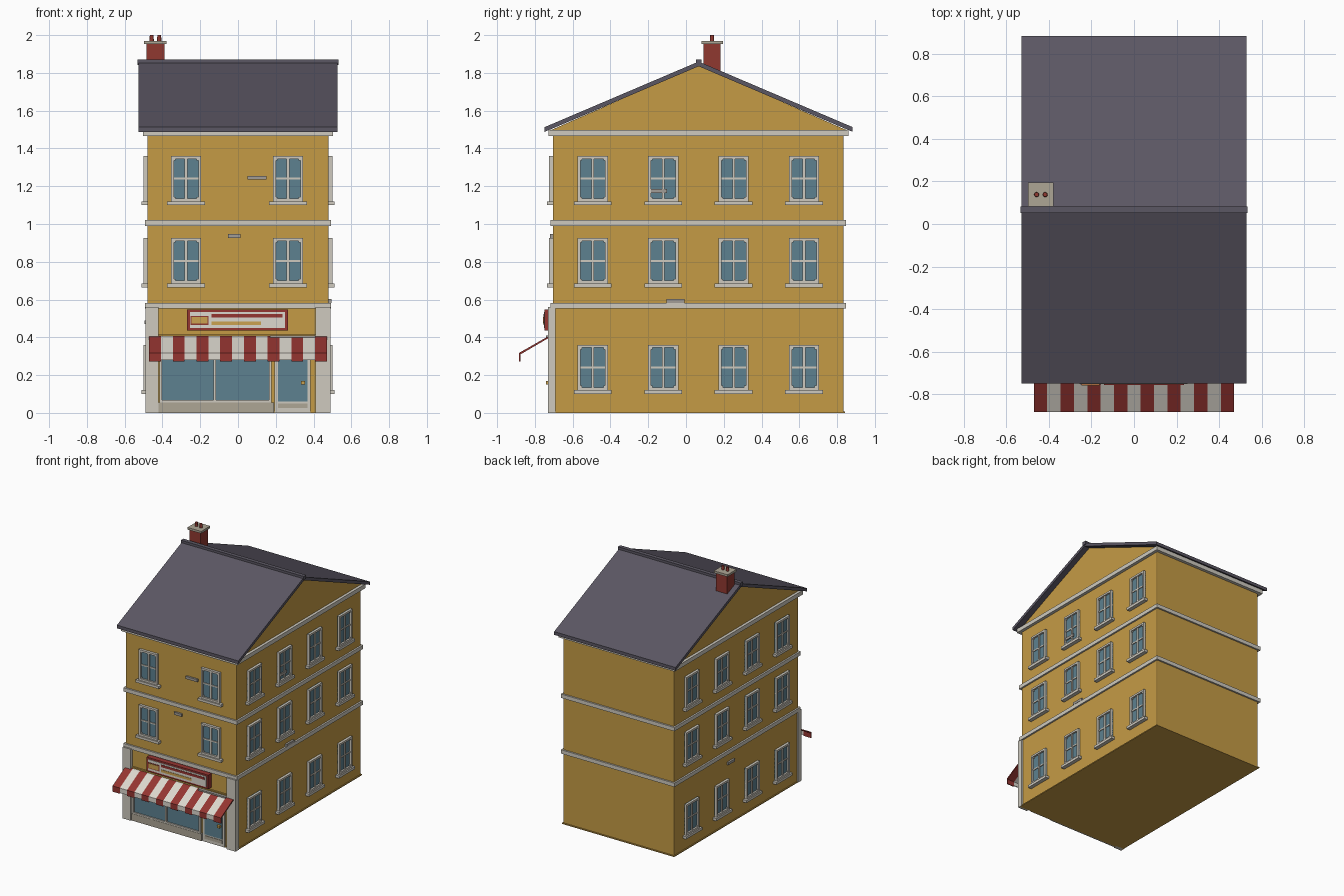
import bpy, bmesh, math
from mathutils import Matrix

cube = bpy.data.objects.get("Cube")
if cube:
    bpy.data.objects.remove(cube, do_unlink=True)


def material(name, *rgb):
    m = bpy.data.materials.new(name)
    m.use_nodes = True
    m.diffuse_color = (*rgb, 1)
    node = next(n for n in m.node_tree.nodes if n.type == "BSDF_PRINCIPLED")
    node.inputs["Base Color"].default_value = (*rgb, 1)
    return m


WALL = material("ochre wall", 0.56, 0.33, 0.06)
ROOF = material("slate roof", 0.105, 0.095, 0.125)
TRIM = material("pale trim", 0.62, 0.59, 0.52)
STONE = material("beige stone", 0.42, 0.38, 0.30)
GLASS = material("blue glass", 0.11, 0.22, 0.28)
RED = material("awning red", 0.30, 0.035, 0.03)
BRICK = material("chimney brick", 0.28, 0.04, 0.03)
CREAM = material("awning cream", 0.72, 0.69, 0.62)
GOLD = material("sign gold", 0.60, 0.36, 0.08)
GREY = material("vent grey", 0.36, 0.34, 0.31)

HALF, FRONT, BACK = 0.48, -0.705, 0.835   # wall planes
RIDGE_Y = 0.067


def finish(name, bm, mat):
    bmesh.ops.recalc_face_normals(bm, faces=bm.faces[:])
    mesh = bpy.data.meshes.new(name)
    bm.to_mesh(mesh)
    bm.free()
    mesh.materials.append(mat)
    ob = bpy.data.objects.new(name, mesh)
    bpy.context.collection.objects.link(ob)
    return ob


def boxes(name, mat, *spans):
    """One object from boxes given as x0, x1, y0, y1, z0, z1."""
    bm = bmesh.new()
    for x0, x1, y0, y1, z0, z1 in spans:
        bmesh.ops.create_cube(bm, size=1, matrix=Matrix.Translation(
            ((x0 + x1) / 2, (y0 + y1) / 2, (z0 + z1) / 2))
            @ Matrix.Diagonal((x1 - x0, y1 - y0, z1 - z0, 1)))
    return finish(name, bm, mat)


def prism(name, mat, x0, x1, profile):
    """Extrude a y-z profile along x."""
    bm = bmesh.new()
    face = bm.faces.new([bm.verts.new((x0, y, z)) for y, z in profile])
    new = bmesh.ops.extrude_face_region(bm, geom=[face])["geom"]
    bmesh.ops.translate(bm, vec=(x1 - x0, 0, 0),
                        verts=[g for g in new if isinstance(g, bmesh.types.BMVert)])
    return finish(name, bm, mat)


def on_wall(side, u0, u1, v0, v1, z0, z1):
    """Span along a wall (u) and outward from it (v)."""
    if side == "front":
        return (u0, u1, FRONT - v1, FRONT - v0, z0, z1)
    if side == "left":
        return (HALF + v0, HALF + v1, u0, u1, z0, z1)
    return (-HALF - v1, -HALF - v0, u0, u1, z0, z1)


def window(side, u, z):
    """Framed four-pane window with a sill; z is the frame's bottom."""
    w, h, bar = 0.08, 0.24, 0.015
    top, mid = z + h, z + h / 2
    parts = [(u - w, u - w + bar, 0, 0.02, z, top),
             (u + w - bar, u + w, 0, 0.02, z, top),
             (u - w, u + w, 0, 0.02, top - bar, top),
             (u - w, u + w, 0, 0.02, z, z + bar),
             (u - 0.007, u + 0.007, 0, 0.014, z, top),
             (u - w, u + w, 0, 0.012, mid - 0.005, mid + 0.005),
             (u - 0.1, u + 0.1, 0, 0.03, z - 0.02, z)]
    for a in (u - 0.062, u + 0.062):      # corner blocks
        for b in (z + 0.018, top - 0.018):
            parts.append((a - 0.006, a + 0.006, 0, 0.014, b - 0.006, b + 0.006))
    boxes(side + "_window_frame", TRIM, *[on_wall(side, *p) for p in parts])
    boxes(side + "_window_glass", GLASS,
          on_wall(side, u - w, u + w, 0, 0.006, z, top))


# Walls with gables
body = prism("house_walls", WALL, -HALF, HALF,
             [(FRONT, 0), (BACK, 0), (BACK, 1.5), (RIDGE_Y, 1.835), (FRONT, 1.5)])
bevel = body.modifiers.new("soft_corners", "BEVEL")
bevel.width, bevel.segments = 0.006, 2
boxes("base_course", WALL, (-0.487, 0.487, -0.712, 0.842, 0, 0.008))

# Gable cheeks filling out to the eaves
for s in (-1, 1):
    prism("gable_face", WALL, s * 0.47, s * 0.482,
          [(-0.72, 1.495), (0.855, 1.495), (RIDGE_Y, 1.84)])

# Storey bands and cornice
for name, z0, z1, out in (("lower_band", 0.553, 0.583, 0.013),
                          ("upper_band", 0.99, 1.02, 0.013),
                          ("cornice", 1.465, 1.497, 0.024)):
    boxes(name, TRIM, (-HALF - out, HALF + out, FRONT - out, BACK + out, z0, z1))

# Roof slopes, mirrored about the ridge, and ridge cap
for name, s in (("front_roof", -1), ("back_roof", 1)):
    prism(name, ROOF, -0.527, 0.527,
          [(RIDGE_Y, 1.835), (RIDGE_Y, 1.86),
           (RIDGE_Y + s * 0.815, 1.513), (RIDGE_Y + s * 0.815, 1.488)])
boxes("ridge_cap", ROOF, (-0.533, 0.533, 0.052, 0.083, 1.843, 1.872))

# Chimney
boxes("chimney_stack", BRICK, (-0.485, -0.39, 0.093, 0.182, 1.78, 1.955))
boxes("chimney_cap", STONE, (-0.497, -0.378, 0.083, 0.195, 1.953, 1.97))
for x in (-0.457, -0.417):
    bm = bmesh.new()
    bmesh.ops.create_cone(bm, cap_ends=True, segments=16, radius1=0.012, radius2=0.01,
                          depth=0.04, matrix=Matrix.Translation((x, 0.138, 1.98)))
    finish("chimney_pot", bm, BRICK)

# Windows on the front and both sides
for z in (0.685, 1.12):
    for u in (-0.275, 0.265):
        window("front", u, z)
for z in (0.12, 0.685, 1.12):
    for i in range(4):
        for side in ("left", "right"):
            window(side, -0.494 + i * 0.373, z)

# Wall vents
for side, u, w, z in (("front", 0.1, 0.1, 1.235), ("front", -0.02, 0.066, 0.927),
                      ("left", -0.145, 0.09, 1.165), ("left", -0.055, 0.095, 0.583),
                      ("right", 0.14, 0.08, 0.47)):
    boxes("wall_vent", GREY, on_wall(side, u - w / 2, u + w / 2, 0, 0.015, z, z + 0.02))

# Shopfront: corner piers, plinth, display window
for x0, x1 in ((-0.49, -0.42), (0.41, 0.49)):
    boxes("shop_pier", TRIM, (x0, x1, -0.73, -0.69, 0, 0.56))
boxes("shop_plinth", STONE, on_wall("front", -0.42, 0.19, 0, 0.018, 0, 0.055))
boxes("shop_glass", GLASS, on_wall("front", -0.41, 0.17, 0, 0.006, 0.055, 0.39))
boxes("shop_window_frame", TRIM,
      *[on_wall("front", x, x + 0.014, 0, 0.016, 0.055, 0.39) for x in (-0.416, -0.13, 0.163)],
      on_wall("front", -0.416, 0.177, 0, 0.016, 0.055, 0.067),
      on_wall("front", -0.416, 0.177, 0, 0.016, 0.38, 0.394))
boxes("shop_lintel", WALL, on_wall("front", -0.42, 0.41, 0, 0.012, 0.405, 0.418))

# Shop door
boxes("shop_door", TRIM, on_wall("front", 0.192, 0.385, 0, 0.012, 0, 0.39))
boxes("door_glass", GLASS, on_wall("front", 0.213, 0.367, 0.01, 0.016, 0.06, 0.37))
boxes("door_kick_panel", STONE, on_wall("front", 0.213, 0.367, 0.01, 0.016, 0.025, 0.05))
boxes("door_handle", GOLD, on_wall("front", 0.334, 0.356, 0.014, 0.035, 0.15, 0.168))
boxes("door_head", GREY, on_wall("front", 0.17, 0.41, 0, 0.035, 0.395, 0.41))

# Striped awning with hanging valance
STRIPES, WIDTH = 15, 0.94
for i in range(STRIPES):
    x = -WIDTH / 2 + i * WIDTH / STRIPES
    red = i % 2 == 0
    drop = 0.273 if red else 0.28
    prism("awning_stripe", RED if red else CREAM, x, x + WIDTH / STRIPES,
          [(-0.705, 0.412), (-0.735, 0.402), (-0.883, 0.318), (-0.883, drop),
           (-0.876, drop), (-0.876, 0.31), (-0.735, 0.392), (-0.705, 0.4)])

# Shop sign with plain decorative plates
boxes("sign_board", RED, (-0.27, 0.265, -0.748, -0.70, 0.437, 0.547))
boxes("sign_panel", CREAM, (-0.255, 0.25, -0.752, -0.747, 0.45, 0.534))
boxes("sign_red_bar", RED, (-0.14, 0.235, -0.755, -0.751, 0.505, 0.523))
boxes("sign_gold_bar", GOLD, (-0.14, 0.123, -0.755, -0.751, 0.466, 0.485))
boxes("sign_emblem_edge", BRICK, (-0.252, -0.155, -0.754, -0.751, 0.466, 0.513))
boxes("sign_emblem", GOLD, (-0.246, -0.161, -0.757, -0.753, 0.472, 0.507))
